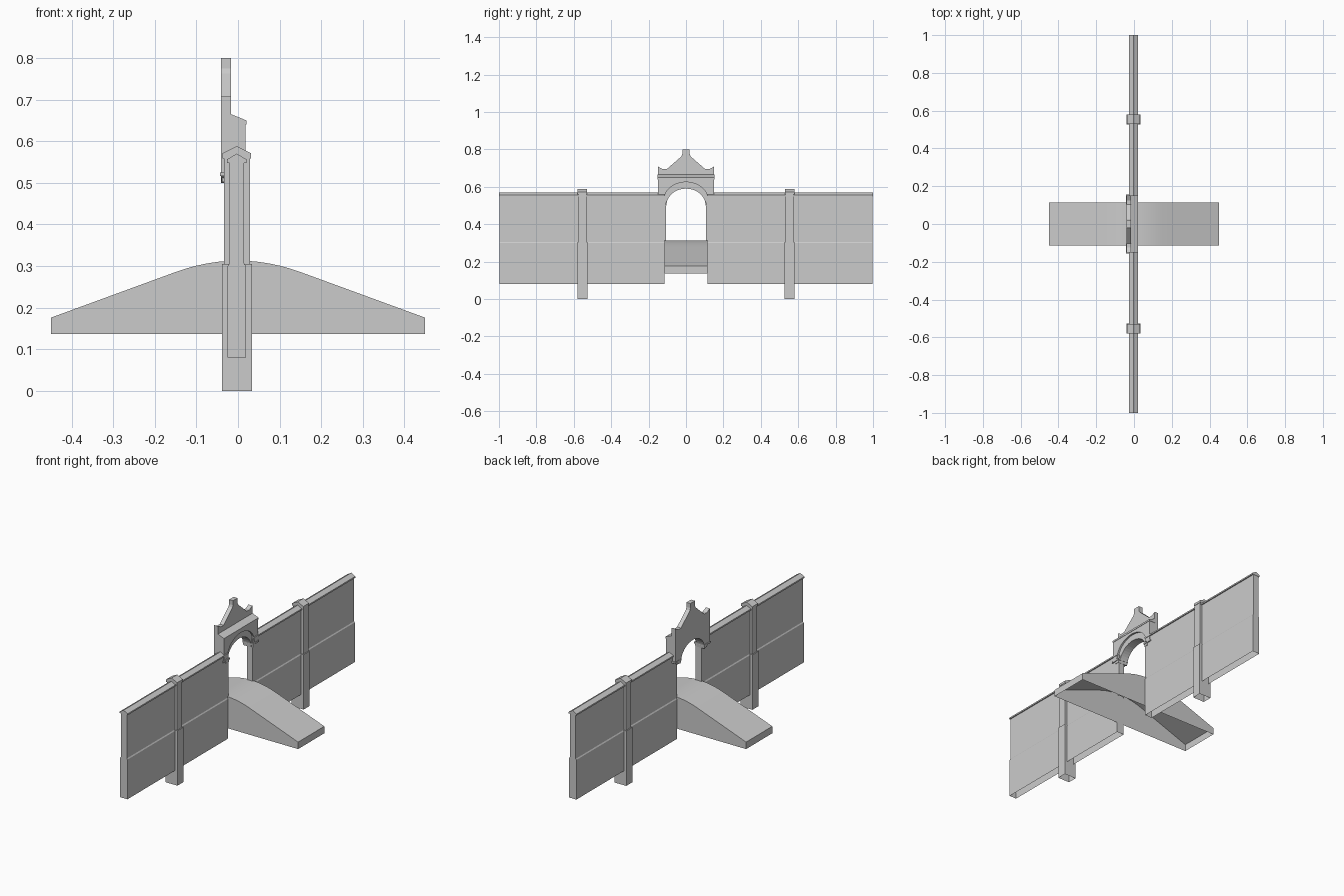
import bpy, bmesh, math
from mathutils import Vector

cube = bpy.data.objects.get("Cube")
if cube:
    bpy.data.objects.remove(cube, do_unlink=True)

stone = bpy.data.materials.new("pale_grey_stone")
stone.use_nodes = True
GREY = (0.6, 0.6, 0.6, 1)
stone.diffuse_color = GREY
stone.node_tree.nodes["Principled BSDF"].inputs["Base Color"].default_value = GREY


def prism(name, profile, along, lo, hi, open_bottom=False):
    """Extrude a closed profile: (x, z) along y, or (y, z) along x."""
    def place(p, d):
        return (p[0], d, p[1]) if along == "y" else (d, p[0], p[1])
    bm = bmesh.new()
    face = bm.faces.new([bm.verts.new(place(p, lo)) for p in profile])
    out = bmesh.ops.extrude_face_region(bm, geom=[face])
    moved = [v for v in out["geom"] if isinstance(v, bmesh.types.BMVert)]
    shift = Vector((0, hi - lo, 0)) if along == "y" else Vector((hi - lo, 0, 0))
    bmesh.ops.translate(bm, verts=moved, vec=shift)
    bmesh.ops.recalc_face_normals(bm, faces=bm.faces[:])
    if open_bottom:
        bm.normal_update()
        under = [f for f in bm.faces if f.normal.z < -0.99]
        bmesh.ops.delete(bm, geom=under, context="FACES")
    mesh = bpy.data.meshes.new(name)
    bm.to_mesh(mesh)
    bm.free()
    mesh.materials.append(stone)
    obj = bpy.data.objects.new(name, mesh)
    bpy.context.collection.objects.link(obj)
    return obj


def rect(a, b, z0, z1):
    return [(a, z0), (b, z0), (b, z1), (a, z1)]


def gable(mid, half, z0, eave, ridge):
    return [(mid - half, z0), (mid + half, z0), (mid + half, eave),
            (mid, ridge), (mid - half, eave)]


def arch(half, spring, top, steps=20):
    """Points over an elliptical arch, from +y to -y."""
    return [(half * math.cos(math.pi * i / steps),
             spring + (top - spring) * math.sin(math.pi * i / steps))
            for i in range(steps + 1)]


MID = -0.003  # centre line of the wall

for side, s in (("front", -1), ("back", 1)):
    def span(a, b):
        return sorted((s * a, s * b))

    # Wall: upper panel, wider hollow base and gabled coping
    prism(side + "_wall_upper", rect(MID - 0.018, MID + 0.018, 0.30, 0.55),
          "y", *span(0.107, 0.998), open_bottom=True)
    prism(side + "_wall_base",
          [(MID - 0.022, 0.08), (MID + 0.022, 0.08), (MID + 0.022, 0.30),
           (MID + 0.018, 0.306), (MID - 0.018, 0.306), (MID - 0.022, 0.30)],
          "y", *span(0.115, 0.998), open_bottom=True)
    prism(side + "_wall_coping", gable(MID, 0.024, 0.548, 0.556, 0.57),
          "y", *span(0.112, 1.0))

    # Buttress pillar with a wider foot and gabled cap
    prism(side + "_pillar_foot", rect(MID - 0.036, MID + 0.037, 0, 0.305),
          "y", *span(0.527, 0.58), open_bottom=True)
    prism(side + "_pillar_shaft", rect(MID - 0.031, MID + 0.032, 0.305, 0.562),
          "y", *span(0.532, 0.576), open_bottom=True)
    prism(side + "_pillar_cap", gable(MID, 0.034, 0.558, 0.571, 0.588),
          "y", *span(0.529, 0.579))

    # Impost ledges carrying the arch
    prism(side + "_impost_upper", rect(*span(0.102, 0.156), 0.516, 0.525),
          "x", -0.043, 0.021)
    prism(side + "_impost_lower", rect(*span(0.106, 0.13), 0.502, 0.516),
          "x", -0.038, 0.018)

# Gatehouse: thin rear leaf with stepped pediment
half_outline = [(0.15, 0.52), (0.15, 0.708), (0.125, 0.695), (0.102, 0.695),
                (0.024, 0.763), (0.02, 0.775), (0.02, 0.80)]
outline = half_outline + [(-y, z) for y, z in reversed(half_outline)]
prism("gate_pediment_leaf", outline + arch(0.105, 0.50, 0.59)[::-1],
      "x", -0.041, -0.017)

# Gatehouse: middle and outer leaves, the outer one with a larger arch
body = [(0.15, 0.52), (0.15, 0.65), (-0.15, 0.65), (-0.15, 0.52)]
prism("gate_inner_leaf", body + arch(0.105, 0.50, 0.59)[::-1], "x", -0.017, 0.008)
prism("gate_outer_leaf", body + arch(0.118, 0.53, 0.625)[::-1], "x", 0.008, 0.018)
prism("gate_roof", [(-0.017, 0.64), (0.02, 0.64), (0.02, 0.65), (-0.017, 0.665)],
      "y", -0.152, 0.152)

# Humped bridge, hollow underneath
def deck(x):
    a = abs(x)
    if a < 0.15:
        return 0.313 - 1.22 * a * a
    return 0.2856 - 0.366 * (a - 0.15)


STEPS = 36
deck_line = [(x, deck(x)) for x in (0.45 - 0.9 * i / STEPS for i in range(STEPS + 1))]
bridge = prism("bridge", [(-0.45, 0.137), (0.45, 0.137)] + deck_line,
               "y", -0.115, 0.115, open_bottom=True)
bpy.context.view_layer.objects.active = bridge
bridge.select_set(True)
bpy.ops.object.shade_smooth_by_angle(angle=math.radians(30))
